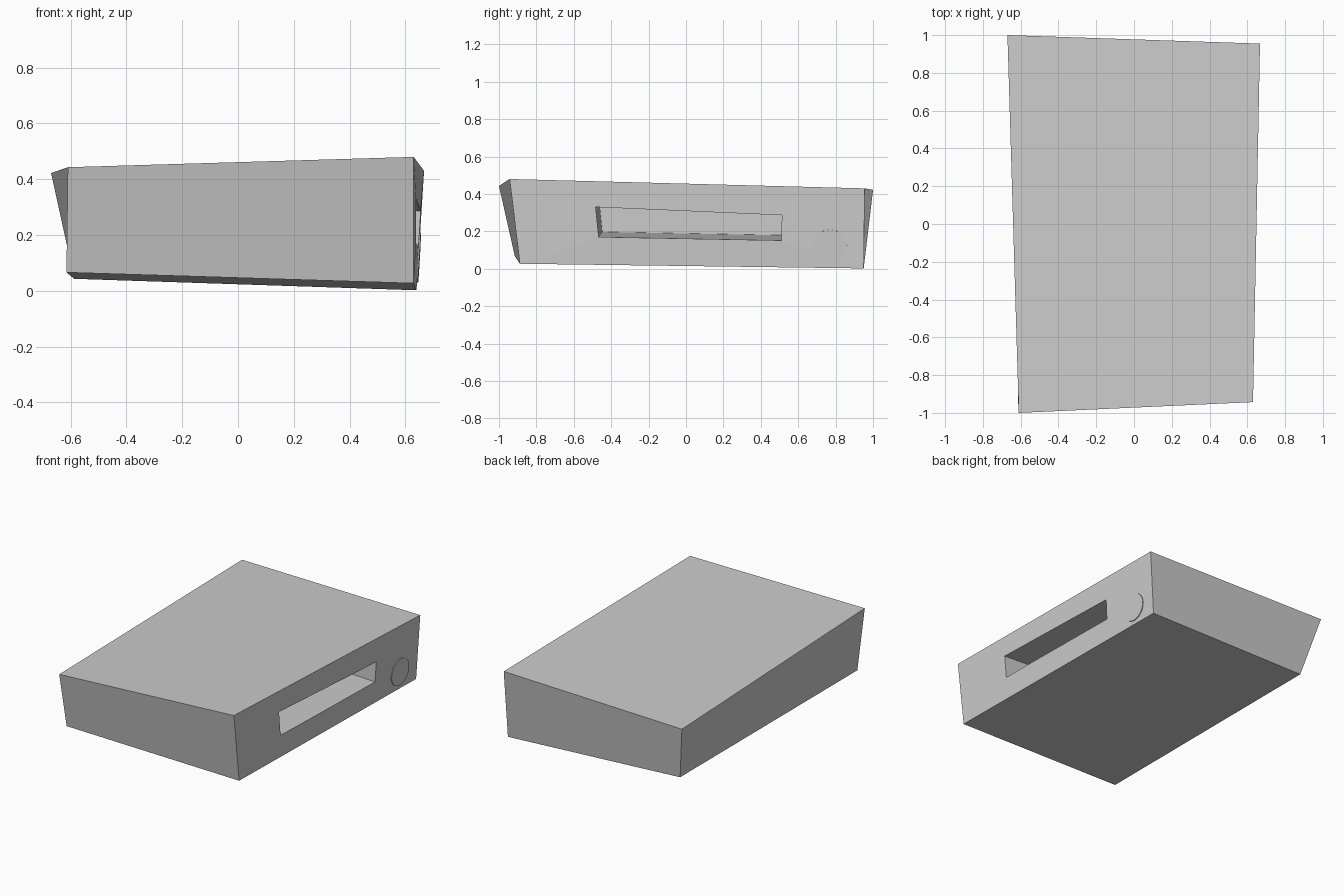
import bpy
from mathutils import Vector

if "Cube" in bpy.data.objects:
    bpy.data.objects.remove(bpy.data.objects["Cube"])


def hexahedron(name, bottom, top):
    """Six-sided block from two matching quads."""
    faces = [(3, 2, 1, 0), (4, 5, 6, 7)]
    faces += [(i, (i + 1) % 4, (i + 1) % 4 + 4, i + 4) for i in range(4)]
    mesh = bpy.data.meshes.new(name)
    mesh.from_pydata([tuple(v) for v in bottom + top], [], faces)
    mesh.update()
    obj = bpy.data.objects.new(name, mesh)
    bpy.context.collection.objects.link(obj)
    return obj


# Irregular tapered block: front left, front right, back right, back left
casing = hexahedron(
    "casing",
    [(-0.615, -0.915, 0.066), (0.63, -0.888, 0.027), (0.64, 0.95, 0.002), (-0.587, 0.90, 0.043)],
    [(-0.61, -1.0, 0.443), (0.63, -0.943, 0.48), (0.667, 0.955, 0.43), (-0.67, 1.0, 0.422)],
)

# Deep slot in the right side, cut square to that side
opening = [Vector(p) for p in
           [(0.64, -0.467, 0.17), (0.64, 0.51, 0.152), (0.64, 0.513, 0.287), (0.64, -0.483, 0.33)]]
inward = Vector((-0.85, 0.02, 0.027))
cutter = hexahedron("slot_cutter", [p + inward for p in opening],
                    [p - inward * 0.08 for p in opening])
cutter.hide_render = True
cutter.hide_set(True)
cut = casing.modifiers.new("slot", 'BOOLEAN')
cut.operation = 'DIFFERENCE'
cut.solver = 'EXACT'
cut.object = cutter

# Round, almost flush button behind the slot
normal = Vector((1, -0.014, -0.056)).normalized()
bpy.ops.mesh.primitive_cylinder_add(
    vertices=32, radius=0.09, depth=0.04,
    location=Vector((0.649, 0.77, 0.12)) - normal * 0.018,
    rotation=normal.to_track_quat('Z', 'Y').to_euler())
button = bpy.context.object
button.name = "round_button"
bpy.ops.object.shade_smooth_by_angle()
